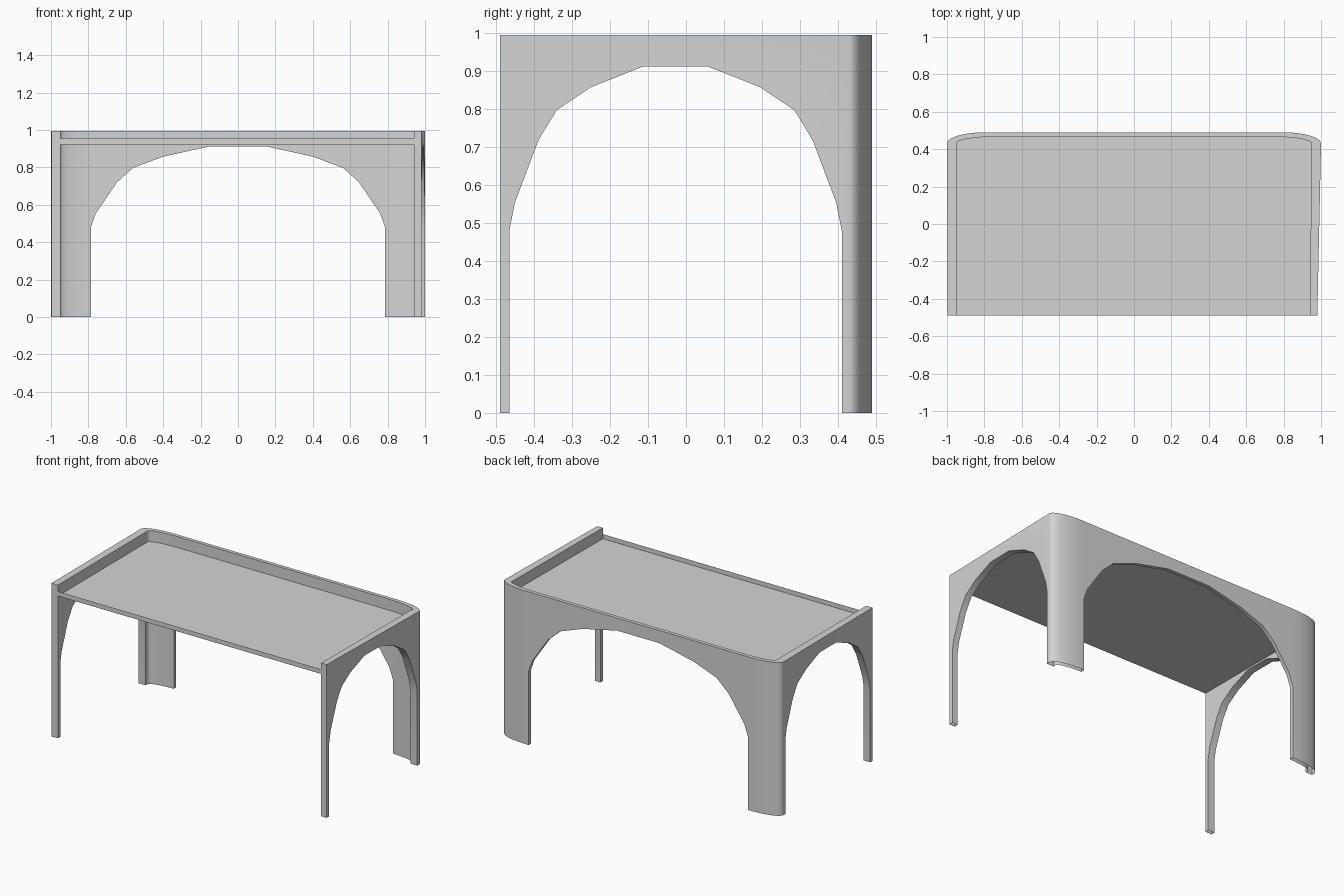
import bpy, bmesh, math

cube = bpy.data.objects.get("Cube")
if cube:
    bpy.data.objects.remove(cube, do_unlink=True)

grey = bpy.data.materials.new("grey")
grey.use_nodes = True
colour = (0.66, 0.66, 0.66, 1)
grey.diffuse_color = colour
grey.node_tree.nodes["Principled BSDF"].inputs["Base Color"].default_value = colour


def add_object(name, bm):
    mesh = bpy.data.meshes.new(name)
    bm.to_mesh(mesh)
    bm.free()
    mesh.materials.append(grey)
    obj = bpy.data.objects.new(name, mesh)
    bpy.context.collection.objects.link(obj)
    return obj


def extrude_up(bm, geom, shift):
    """Extrude faces or edges and move the new part."""
    if isinstance(geom[0], bmesh.types.BMFace):
        moved = bmesh.ops.extrude_face_region(bm, geom=geom)["geom"]
    else:
        moved = bmesh.ops.extrude_edge_only(bm, edges=geom)["geom"]
    verts = [g for g in moved if isinstance(g, bmesh.types.BMVert)]
    bmesh.ops.translate(bm, verts=verts, vec=shift)


def prism(name, outline, place, start, end):
    """Extrude a 2D outline from start to end; place maps (u, v, depth) to 3D."""
    bm = bmesh.new()
    face = bm.faces.new([bm.verts.new(place(u, v, start)) for u, v in outline])
    extrude_up(bm, [face], place(0, 0, end - start))
    bmesh.ops.recalc_face_normals(bm, faces=bm.faces)
    return add_object(name, bm)


def corner(cx, cy, rx, ry, steps=10):
    """Quarter ellipse from the side towards the back."""
    angles = [math.pi / 2 * i / steps for i in range(steps + 1)]
    return [(cx + rx * math.cos(a), cy + ry * math.sin(a)) for a in angles]


def u_path(front_right, front_left, bend):
    """Open U running from the front right of the plan round the back."""
    mirrored = [(-x, y) for x, y in reversed(bend)]
    return [(front_right, FRONT)] + bend + mirrored + [(front_left, FRONT)]


def arch(centre, half_width):
    """Faceted arch opening that reaches below the floor."""
    half = [(1, -0.1), (1, 0.478), (0.967, 0.552), (0.823, 0.719),
            (0.714, 0.797), (0.508, 0.857), (0.192, 0.912)]
    right = [(centre + half_width * t, z) for t, z in half]
    left = [(centre - half_width * t, z) for t, z in reversed(half)]
    return right + left


# Wall with rounded back corners, open at the front
FRONT = -0.49
outer = u_path(0.98, -0.996, corner(0.8, 0.43, 0.2, 0.06))
inner = u_path(0.94, -0.95, corner(0.75, 0.43, 0.2, 0.036))
wall = prism("arched_wall", outer + inner[::-1], lambda u, v, d: (u, v, d), 0, 0.994)

# Arched openings through the sides and the back
cutters = [
    prism("side_arch_cutter", arch(-0.0275, 0.4375), lambda u, v, d: (d, u, v), -1.2, 1.2),
    prism("back_arch_cutter", arch(0, 0.787), lambda u, v, d: (u, d, v), 0.2, 0.7),
]
bpy.context.view_layer.objects.active = wall
for cutter in cutters:
    cutter.hide_render = True
    mod = wall.modifiers.new("arch", "BOOLEAN")
    mod.operation = "DIFFERENCE"
    mod.solver = "EXACT"
    mod.object = cutter
    bpy.ops.object.modifier_apply(modifier=mod.name)
    bpy.data.objects.remove(cutter, do_unlink=True)

# Feet are open underneath
bm = bmesh.new()
bm.from_mesh(wall.data)
soles = [f for f in bm.faces if all(v.co.z < 0.001 for v in f.verts)]
bmesh.ops.delete(bm, geom=soles, context="FACES")
bm.to_mesh(wall.data)
bm.free()

# Sunken tray sheet with a low upright lip along the front
bm = bmesh.new()
bm.faces.new([bm.verts.new((x, y, 0.923)) for x, y in inner])
front_edge = [e for e in bm.edges if all(v.co.y < FRONT + 0.001 for v in e.verts)]
extrude_up(bm, front_edge, (0, 0, 0.03))
add_object("tray_and_front_lip", bm)

# Smooth rounded corners, sharp edges elsewhere
bpy.ops.object.select_all(action="DESELECT")
wall.select_set(True)
bpy.ops.object.shade_smooth_by_angle(angle=math.radians(30))
